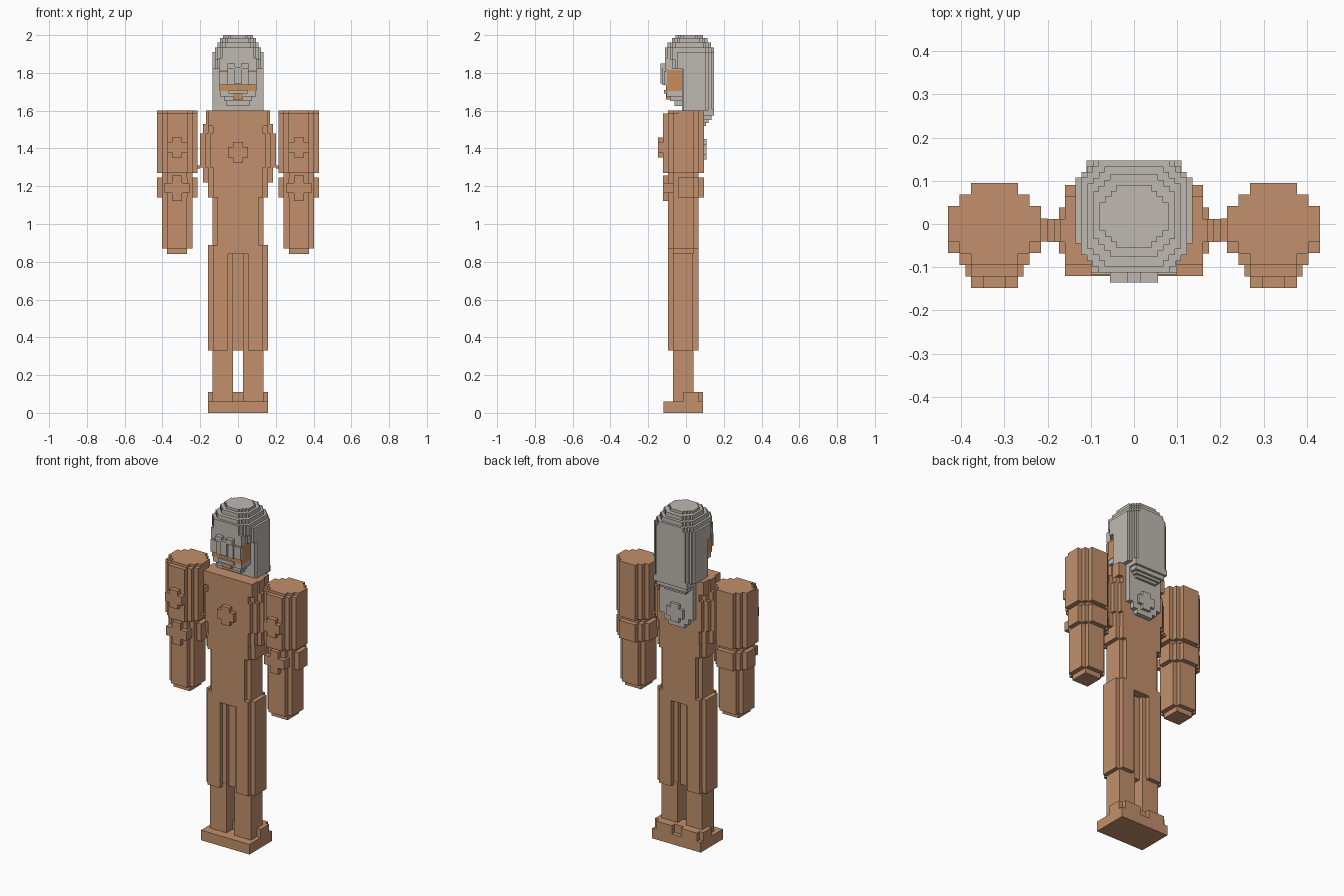
import bpy
import bmesh

old = bpy.data.objects.get("Cube")
if old:
    bpy.data.objects.remove(old)


def material(name, rgb):
    m = bpy.data.materials.new(name)
    m.use_nodes = True
    m.diffuse_color = (*rgb, 1)
    m.node_tree.nodes["Principled BSDF"].inputs["Base Color"].default_value = (*rgb, 1)
    return m


TAN = material("tan", (0.54, 0.28, 0.15))
GREY = material("warm grey", (0.52, 0.485, 0.44))
SKIN = material("orange skin", (0.60, 0.27, 0.10))
V = 0.0267  # block size of the body
S = 0.0133  # block size of the head


def build(name, boxes, mat):
    """One object from boxes given as (x0, x1, y0, y1, z0, z1)."""
    bm = bmesh.new()
    for x0, x1, y0, y1, z0, z1 in boxes:
        vs = bmesh.ops.create_cube(bm, size=1)["verts"]
        for v in vs:
            v.co.x = x1 if v.co.x > 0 else x0
            v.co.y = y1 if v.co.y > 0 else y0
            v.co.z = z1 if v.co.z > 0 else z0
    me = bpy.data.meshes.new(name)
    bm.to_mesh(me)
    bm.free()
    me.materials.append(mat)
    ob = bpy.data.objects.new(name, me)
    bpy.context.collection.objects.link(ob)
    return ob


def stepped(x0, x1, y0, y1, z0, z1, n=2, s=V):
    """Upright column whose corners are cut in n square steps."""
    return [(x0 + k * s, x1 - k * s, y0 + (n - k) * s, y1 - (n - k) * s, z0, z1)
            for k in range(n + 1)]


def cross(cx, cz, y0, y1, r=0.054, t=0.027):
    """Raised plus-shaped emblem."""
    return [(cx - r, cx + r, y0, y1, cz - t, cz + t),
            (cx - t, cx + t, y0, y1, cz - r, cz + r)]


def flip(boxes):
    return [(-b[1], -b[0], *b[2:]) for b in boxes]


# Feet: wide sole, raised step and heel blocks
heel = [(0.03, 0.135, 0.06, 0.09, 0.05, 0.11)]
build("feet", [(-0.16, 0.16, -0.12, 0.09, 0, 0.06),
               (-0.16, 0.16, -0.015, 0.065, 0.055, 0.11)] + heel + flip(heel), TAN)

# Legs, thighs and arms, mirrored left and right
leg = [(0.027, 0.135, -0.07, 0.04, 0.05, 0.35)]
thigh = stepped(0.027, 0.16, -0.095, 0.065, 0.33, 0.89, 1)
thigh.append((0.053, 0.107, -0.095, 0.065, 0.33, 0.89))

arm = stepped(0.215, 0.43, -0.121, 0.095, 1.27, 1.585)
arm += stepped(0.215, 0.43, -0.095, 0.095, 1.57, 1.6)
arm += stepped(0.242, 0.403, -0.095, 0.067, 1.23, 1.28, 1)
arm += stepped(0.215, 0.43, -0.095, 0.095, 1.14, 1.245)
arm += stepped(0.242, 0.403, -0.095, 0.067, 0.87, 1.15, 1)
arm += [(0.269, 0.376, -0.07, 0.04, 0.84, 0.89)]
arm += [(0.2, 0.22, -0.04, 0.013, 1.295, 1.31)]
emblems = cross(0.3225, 1.405, -0.148, -0.09) + cross(0.3225, 1.19, -0.121, -0.07, 0.067)

for side, f in (("left", lambda b: b), ("right", flip)):
    build(side + "_leg", f(leg), TAN)
    build(side + "_thigh", f(thigh), TAN)
    build(side + "_arm", f(arm), TAN)
    build(side + "_arm_emblems", f(emblems), TAN)

# Hips: recessed web between the thighs with a bridge above
build("hips", [(-0.03, 0.03, -0.045, 0.015, 0.33, 0.85),
               (-0.11, 0.11, -0.095, 0.065, 0.84, 0.89)], TAN)

# Torso: stacked sections widening to the chest
torso = []
for hx, z0, z1 in ((0.135, 0.88, 1.14), (0.16, 1.14, 1.22), (0.185, 1.22, 1.3),
                   (0.2, 1.3, 1.48), (0.185, 1.48, 1.53), (0.17, 1.53, 1.6)):
    n = 1 if hx < 0.17 else 2
    torso += stepped(-hx, hx, -0.095, 0.065, z0, z1, n)
torso += [(-0.16, 0.16, -0.095, 0.065, 1.52, 1.6)]
build("torso", torso, TAN)
build("chest_emblem", cross(0, 1.38, -0.12, -0.09), TAN)

# Grey back panel with its emblem
build("back_panel", [(-0.11, 0.11, 0.06, 0.092, 1.37, 1.6),
                     (-0.08, 0.08, 0.06, 0.092, 1.335, 1.38),
                     (-0.053, 0.053, 0.06, 0.092, 1.31, 1.34)]
      + cross(0, 1.395, 0.09, 0.108), GREY)

# Hair: side curtains, dome tiers and a stepped nape
hair = stepped(-0.135, 0.135, -0.055, 0.147, 1.6, 1.83, 3, S)
hair = [(b[0], b[1], max(b[2], -0.02), *b[3:]) for b in hair]
for hx, y0, y1, z0, z1 in ((0.135, -0.085, 0.147, 1.82, 1.91),
                           (0.122, -0.112, 0.147, 1.87, 1.935),
                           (0.108, -0.098, 0.133, 1.93, 1.96),
                           (0.095, -0.075, 0.115, 1.955, 1.985),
                           (0.08, -0.055, 0.09, 1.98, 2.0)):
    hair += stepped(-hx, hx, y0, y1, z0, z1, 3, S)
for hx, y1, z0 in ((0.11, 0.147, 1.575), (0.1, 0.134, 1.55), (0.085, 0.12, 1.535),
                   (0.07, 0.107, 1.52)):
    hair += [(-hx, hx, 0.06, y1, z0, 1.61)]
build("hair", hair, GREY)

# Face: skin block behind a grey mask with brow and nose
build("face", [(-0.097, 0.097, -0.105, 0, 1.705, 1.82),
               (-0.027, 0.027, -0.106, -0.05, 1.66, 1.69)], SKIN)
mask = [(-0.1, 0.1, -0.117, -0.1, 1.737, 1.81),
        (-0.055, 0.055, -0.125, -0.1, 1.737, 1.83),
        (-0.02, 0.02, -0.135, -0.1, 1.745, 1.83),
        (-0.1, 0.1, -0.112, -0.02, 1.815, 1.88)]
brow = [(0.015, 0.055, -0.135, -0.1, 1.82, 1.85)]
build("mask", mask + brow + flip(brow), GREY)

# Beard: stepped back toward the neck
build("beard", [(-0.095, 0.095, -0.102, 0, 1.675, 1.708),
                (-0.075, 0.075, -0.085, 0, 1.65, 1.68),
                (-0.06, 0.06, -0.06, 0, 1.625, 1.655),
                (-0.05, 0.05, -0.116, -0.05, 1.69, 1.71)], GREY)
